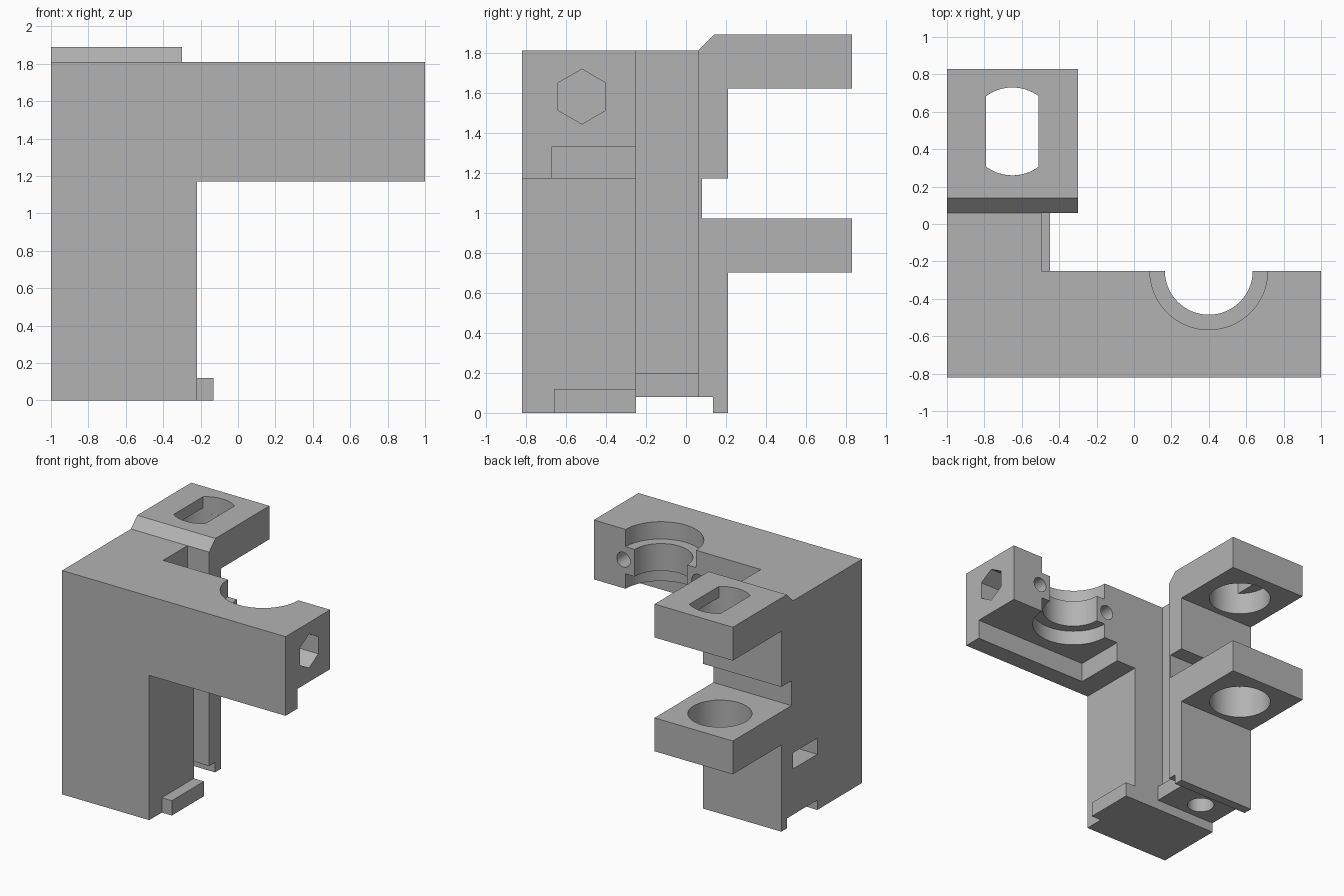
import bpy, bmesh, math

cube = bpy.data.objects.get("Cube")
if cube:
    bpy.data.objects.remove(cube, do_unlink=True)

grey = bpy.data.materials.new("plain grey")
grey.use_nodes = True
GREY = (0.45, 0.45, 0.45, 1)
grey.diffuse_color = GREY
grey.node_tree.nodes["Principled BSDF"].inputs["Base Color"].default_value = GREY


def prism(name, points, axis, lo, hi):
    """Extrude a 2D outline along an axis; the outline uses the other two axes in order."""
    def place(p, h):
        co = list(p)
        co.insert("xyz".index(axis), h)
        return co
    bm = bmesh.new()
    face = bm.faces.new([bm.verts.new(place(p, lo)) for p in points])
    top = bmesh.ops.extrude_face_region(bm, geom=[face])["geom"]
    move = place((0, 0), hi - lo)
    bmesh.ops.translate(bm, vec=move, verts=[v for v in top if isinstance(v, bmesh.types.BMVert)])
    bmesh.ops.recalc_face_normals(bm, faces=bm.faces)
    mesh = bpy.data.meshes.new(name)
    bm.to_mesh(mesh)
    bm.free()
    mesh.materials.append(grey)
    obj = bpy.data.objects.new(name, mesh)
    bpy.context.collection.objects.link(obj)
    return obj


def box(name, x, y, z):
    return prism(name, [(x[0], y[0]), (x[1], y[0]), (x[1], y[1]), (x[0], y[1])], "z", *z)


def arc(cx, cy, r, start=0, end=360, n=64):
    full = end - start == 360
    steps = [start + (end - start) * i / (n if full else n - 1) for i in range(n)]
    return [(cx + r * math.cos(math.radians(a)), cy + r * math.sin(math.radians(a))) for a in steps]


def combine(target, other, operation):
    """Boolean another part into the target, then discard that part."""
    other.hide_render = True
    mod = target.modifiers.new("combine", "BOOLEAN")
    mod.operation, mod.solver, mod.object = operation, "EXACT", other
    bpy.context.view_layer.update()
    graph = bpy.context.evaluated_depsgraph_get()
    mesh = bpy.data.meshes.new_from_object(target.evaluated_get(graph))
    target.modifiers.clear()
    target.data = mesh
    bpy.data.objects.remove(other, do_unlink=True)


FRONT, INNER, TOP = -0.82, -0.25, 1.81

# Front column with the sideways arm
body = prism("bracket_body", [(-1, 0), (-0.22, 0), (-0.22, 1.17), (1, 1.17), (1, TOP), (-1, TOP)],
             "y", FRONT, INNER)

# Rear plate with two tabs
rear = [(0.06, 0.08), (0.135, 0.08), (0.135, 0), (0.21, 0), (0.21, 0.70), (0.83, 0.70),
        (0.83, 0.97), (0.08, 0.97), (0.08, 1.17), (0.21, 1.17), (0.21, 1.62), (0.83, 1.62),
        (0.83, 1.89), (0.14, 1.89), (0.06, TOP)]

parts = [
    # Web joining column and rear plate, its low ledge, and the foot rib
    box("web", (-1, -0.495), (INNER - 0.1, 0.06), (0.08, TOP)),
    box("web_ledge", (-0.7, -0.45), (INNER - 0.1, 0.06), (0.08, 0.20)),
    box("foot_rib", (-0.4, -0.13), (-0.66, INNER), (0, 0.12)),
    prism("rear_plate", rear, "x", -1, -0.30),
]
for part in parts:
    combine(body, part, "UNION")

# Tab openings: round below, flat-sided slot through the upper skin
TX, TY, TR = -0.65, 0.495, 0.235
slot = arc(TX, TY, TR, 53.4, 126.6, 20) + arc(TX, TY, TR, 233.4, 306.6, 20)
cutters = [
    prism("lower_tab_hole", arc(TX, TY, TR), "z", 0.6, 1.05),
    prism("upper_tab_hole", arc(TX, TY, TR), "z", 1.5, 1.80),
    prism("upper_tab_slot", slot, "z", 1.75, 2),
    # Recess under the arm
    box("arm_recess", (-0.04, 1.1), (-0.67, INNER + 0.1), (1.1, 1.33)),
    # Half bore with a wider seat at each end
    prism("bore", arc(0.4, INNER, 0.235), "z", 1.2, 2),
    prism("bore_top_seat", arc(0.4, INNER, 0.315), "z", 1.67, 2),
    prism("bore_bottom_seat", arc(0.4, INNER, 0.315), "z", 1.2, 1.45),
    # Hexagonal pocket in the arm end
    prism("hex_pocket", arc(-0.52, 1.58, 0.137, 90, 450, 6), "x", 0.8, 1.1),
    # Screw hole from below and its side window
    prism("bottom_hole", arc(-0.75, -0.095, 0.103, n=32), "z", 0, 0.8),
    box("side_window", (-1.1, -0.6), (INNER, 0.06), (0.45, 0.58)),
]
# Clamp holes beside the bore
for side in (-1, 1):
    cutters.append(prism("clamp_hole", arc(0.4 + side * 0.335, 1.56, 0.06, n=32), "y", -0.5, 0))
for cutter in cutters:
    combine(body, cutter, "DIFFERENCE")

bpy.ops.object.select_all(action="DESELECT")
body.select_set(True)
bpy.context.view_layer.objects.active = body
bpy.ops.object.shade_smooth_by_angle(angle=math.radians(25))
